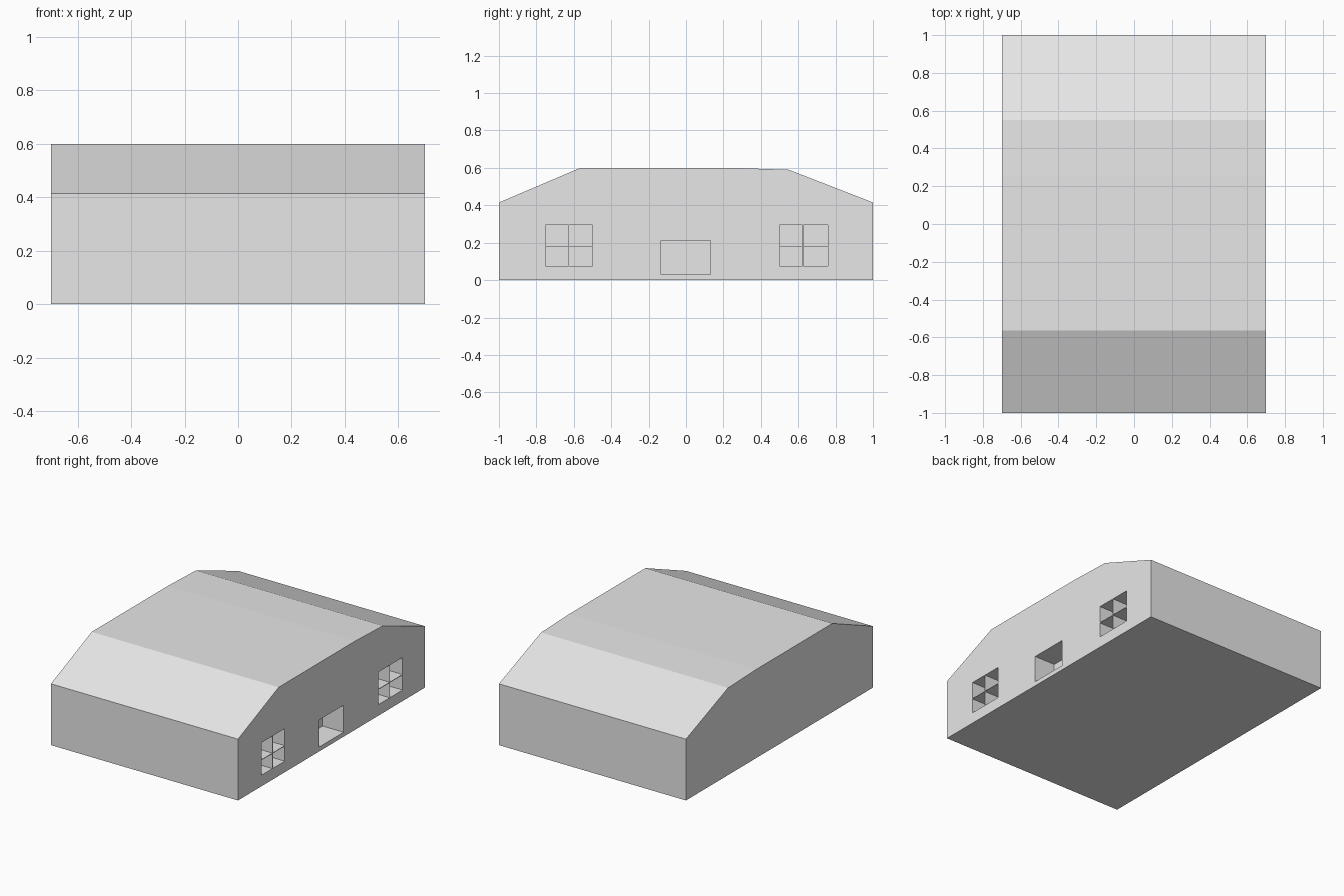
import bpy
import bmesh

old = bpy.data.objects.get("Cube")
if old:
    bpy.data.objects.remove(old, do_unlink=True)

HALF_WIDTH = 0.7
DEPTH = 0.157      # how far the openings go into the wall
BAR = 0.004        # window bar thickness

grey = bpy.data.materials.new("plain grey")
grey.use_nodes = True
grey.diffuse_color = (0.8, 0.8, 0.8, 1)
grey.node_tree.nodes["Principled BSDF"].inputs["Base Color"].default_value = (0.8, 0.8, 0.8, 1)


def finish(bm, name):
    bmesh.ops.recalc_face_normals(bm, faces=bm.faces)
    mesh = bpy.data.meshes.new(name)
    bm.to_mesh(mesh)
    bm.free()
    mesh.materials.append(grey)
    obj = bpy.data.objects.new(name, mesh)
    bpy.context.collection.objects.link(obj)
    return obj


def add_box(bm, y0, y1, z0, z1):
    """Box that reaches from just outside the +x wall inward by DEPTH."""
    x0, x1 = HALF_WIDTH - DEPTH, HALF_WIDTH + 0.1
    verts = bmesh.ops.create_cube(bm, size=1)["verts"]
    bmesh.ops.scale(bm, vec=(x1 - x0, y1 - y0, z1 - z0), verts=verts)
    bmesh.ops.translate(bm, vec=((x0 + x1) / 2, (y0 + y1) / 2, (z0 + z1) / 2), verts=verts)


# House body: gable profile extruded across the width
profile = [(-1, 0), (1, 0), (1, 0.415), (0.55, 0.59), (0.25, 0.6), (-0.565, 0.6), (-1, 0.415)]
bm = bmesh.new()
end = bm.faces.new([bm.verts.new((-HALF_WIDTH, y, z)) for y, z in profile])
grown = bmesh.ops.extrude_face_region(bm, geom=[end])["geom"]
bmesh.ops.translate(bm, vec=(2 * HALF_WIDTH, 0, 0),
                    verts=[v for v in grown if isinstance(v, bmesh.types.BMVert)])
house = finish(bm, "house_body")

# Cutter: one plain opening and two windows of four panes
bm = bmesh.new()
add_box(bm, -0.135, 0.13, 0.03, 0.213)
for left, middle, right in ((-0.75, -0.63, -0.5), (0.5, 0.625, 0.76)):
    for y0, y1 in ((left, middle - BAR / 2), (middle + BAR / 2, right)):
        for z0, z1 in ((0.075, 0.178 - BAR / 2), (0.178 + BAR / 2, 0.295)):
            add_box(bm, y0, y1, z0, z1)
cutter = finish(bm, "openings_cutter")
cutter.hide_render = True

# Cut the openings, then drop the cutter
cut = house.modifiers.new("openings", "BOOLEAN")
cut.operation = "DIFFERENCE"
cut.solver = "EXACT"
cut.object = cutter
bpy.context.view_layer.objects.active = house
bpy.ops.object.modifier_apply(modifier=cut.name)
bpy.data.objects.remove(cutter, do_unlink=True)
